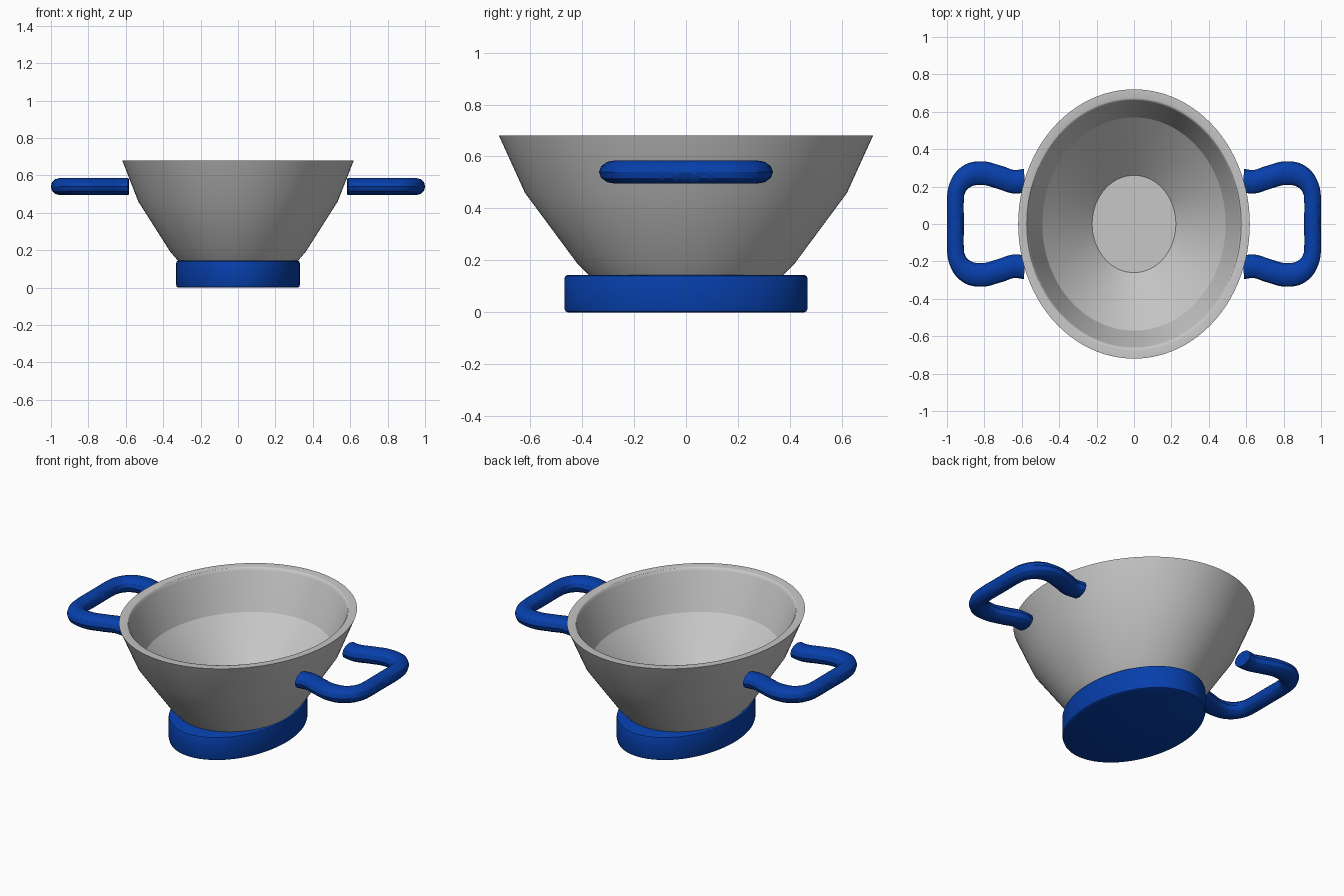
import bpy
import bmesh
from math import cos, sin, pi, radians

cube = bpy.data.objects.get("Cube")
if cube:
    bpy.data.objects.remove(cube, do_unlink=True)


def make_material(name, rgb):
    mat = bpy.data.materials.new(name)
    mat.use_nodes = True
    mat.diffuse_color = (*rgb, 1)
    mat.node_tree.nodes["Principled BSDF"].inputs["Base Color"].default_value = (*rgb, 1)
    return mat


grey = make_material("light grey", (0.57, 0.57, 0.57))
blue = make_material("deep blue", (0.002, 0.05, 0.41))


def smooth(obj):
    bpy.ops.object.select_all(action="DESELECT")
    obj.select_set(True)
    bpy.context.view_layer.objects.active = obj
    bpy.ops.object.shade_smooth_by_angle(angle=radians(30))


def lathe(name, profile, x_ratio, mat, sharp=(), sides=96):
    """Turn (y radius, z) points into a closed elliptical solid."""
    bm = bmesh.new()
    rings = []
    for r, z in profile:
        rings.append([bm.verts.new((r * x_ratio * cos(2 * pi * i / sides),
                                    r * sin(2 * pi * i / sides), z))
                      for i in range(sides)])
    for a, b in zip(rings, rings[1:]):
        for i in range(sides):
            j = (i + 1) % sides
            bm.faces.new((a[i], a[j], b[j], b[i]))
    bm.faces.new(rings[0][::-1])
    bm.faces.new(rings[-1])
    for k in sharp:
        for i in range(sides):
            bm.edges.get((rings[k][i], rings[k][(i + 1) % sides])).smooth = False
    bmesh.ops.recalc_face_normals(bm, faces=bm.faces)
    mesh = bpy.data.meshes.new(name)
    bm.to_mesh(mesh)
    bm.free()
    mesh.materials.append(mat)
    obj = bpy.data.objects.new(name, mesh)
    bpy.context.collection.objects.link(obj)
    smooth(obj)


# Bowl: outer wall, softened rim, then inner wall down to a flat floor
bowl_profile = [(0.36, 0.13), (0.42, 0.19), (0.62, 0.46), (0.72, 0.68),
                (0.674, 0.68), (0.667, 0.678), (0.661, 0.672), (0.657, 0.663),
                (0.57, 0.45), (0.26, 0.165)]
lathe("bowl", bowl_profile, 0.86, grey, sharp=(3, 8, 9))

# Foot: oval disc with softened rims
foot_profile = [(0.455, 0), (0.464, 0.004), (0.468, 0.014),
                (0.468, 0.13), (0.464, 0.14), (0.455, 0.144)]
lathe("foot", foot_profile, 0.706, blue)

# Handles: bent tubes, stretched sideways, one mirrored to the other side
STRETCH = 1.4
half_path = [(0.585, 0.232), (0.64, 0.226), (0.72, 0.25), (0.82, 0.272),
             (0.905, 0.247), (0.947, 0.185), (0.955, 0.12), (0.955, 0.04)]
path = half_path + [(x, -y) for x, y in reversed(half_path)]


def make_handle(name, side):
    curve = bpy.data.curves.new(name, "CURVE")
    curve.dimensions = "3D"
    curve.bevel_depth = 0.045
    curve.bevel_resolution = 4
    curve.use_fill_caps = True
    curve.resolution_u = 8
    spline = curve.splines.new("BEZIER")
    spline.bezier_points.add(len(path) - 1)
    for point, (x, y) in zip(spline.bezier_points, path):
        point.co = (side * x, side * y / STRETCH, 0.54)
        point.handle_left_type = point.handle_right_type = "AUTO"
    curve.materials.append(blue)
    obj = bpy.data.objects.new(name, curve)
    bpy.context.collection.objects.link(obj)
    obj.scale.y = STRETCH
    bpy.ops.object.select_all(action="DESELECT")
    obj.select_set(True)
    bpy.context.view_layer.objects.active = obj
    bpy.ops.object.convert(target="MESH")
    obj = bpy.context.object
    bpy.ops.object.transform_apply(location=False, rotation=False, scale=True)
    smooth(obj)


make_handle("left_handle", 1)
make_handle("right_handle", -1)
